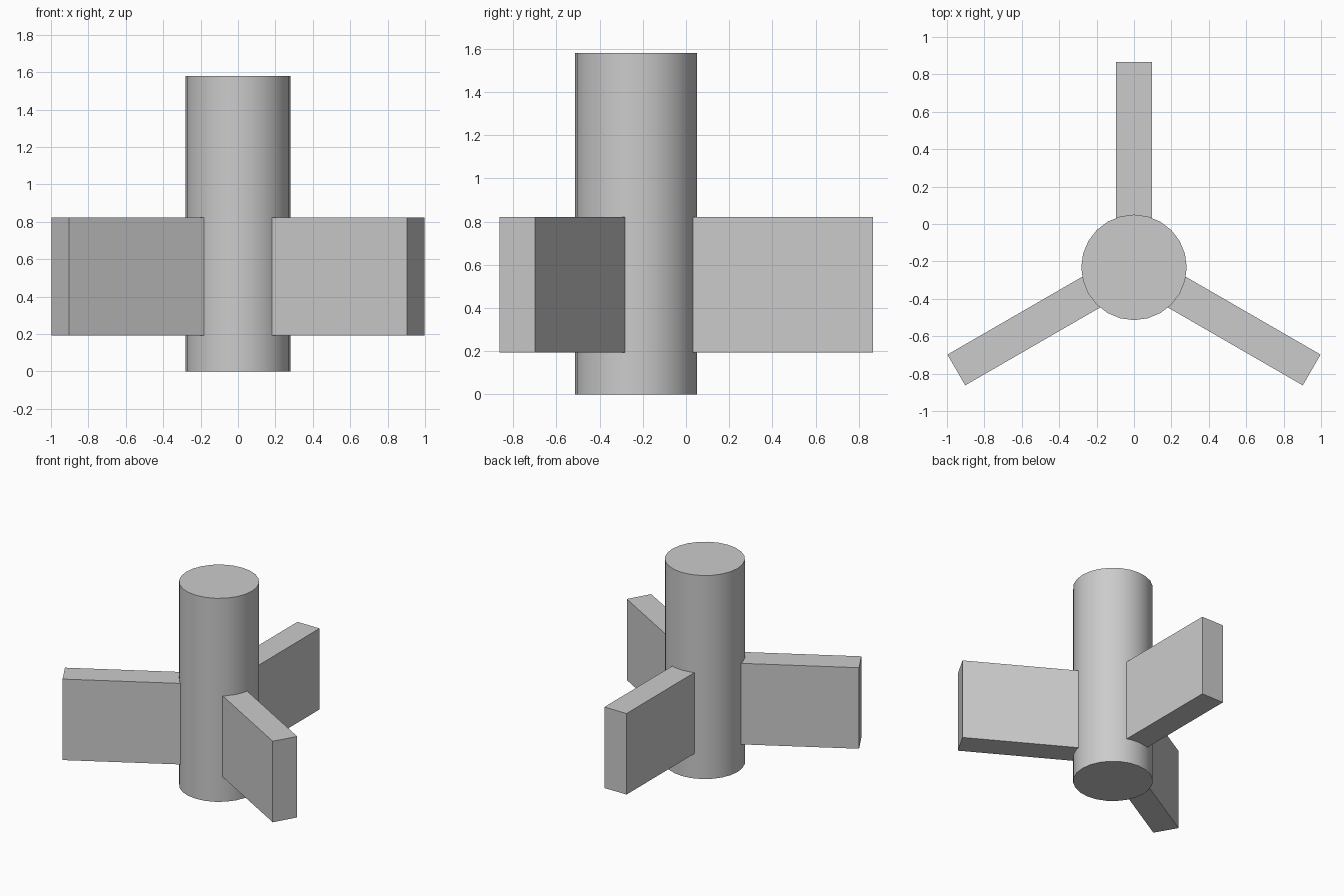
import bpy
import math
from mathutils import Matrix, Vector

cube = bpy.data.objects.get("Cube")
if cube:
    bpy.data.objects.remove(cube, do_unlink=True)

AXIS = Vector((0, -0.232, 0))      # hub axis on the ground
RADIUS, HEIGHT = 0.282, 1.58
INNER, REACH = 0.22, 1.097         # fin ends measured from the axis
THICK, LOW, HIGH = 0.19, 0.193, 0.822

grey = bpy.data.materials.new("light_grey")
grey.use_nodes = True
colour = (0.6, 0.6, 0.6, 1)
grey.diffuse_color = colour
grey.node_tree.nodes["Principled BSDF"].inputs["Base Color"].default_value = colour

# Central post
bpy.ops.mesh.primitive_cylinder_add(vertices=24, radius=RADIUS, depth=HEIGHT,
                                    location=AXIS + Vector((0, 0, HEIGHT / 2)))
post = bpy.context.object
post.name = "post"
post.data.materials.append(grey)
bpy.ops.object.shade_smooth_by_angle(angle=math.radians(30))


# Three radial fins, one pointing straight back
def add_fin(name, angle):
    bpy.ops.mesh.primitive_cube_add(size=1)
    fin = bpy.context.object
    fin.name = name
    size = Matrix.Diagonal((THICK, REACH - INNER, HIGH - LOW, 1))
    offset = Matrix.Translation((0, (REACH + INNER) / 2, (LOW + HIGH) / 2))
    fin.data.transform(offset @ size)
    fin.location = AXIS
    fin.rotation_euler.z = math.radians(angle)
    fin.data.materials.append(grey)


for name, angle in (("back_fin", 0), ("right_fin", 120), ("left_fin", 240)):
    add_fin(name, angle)
